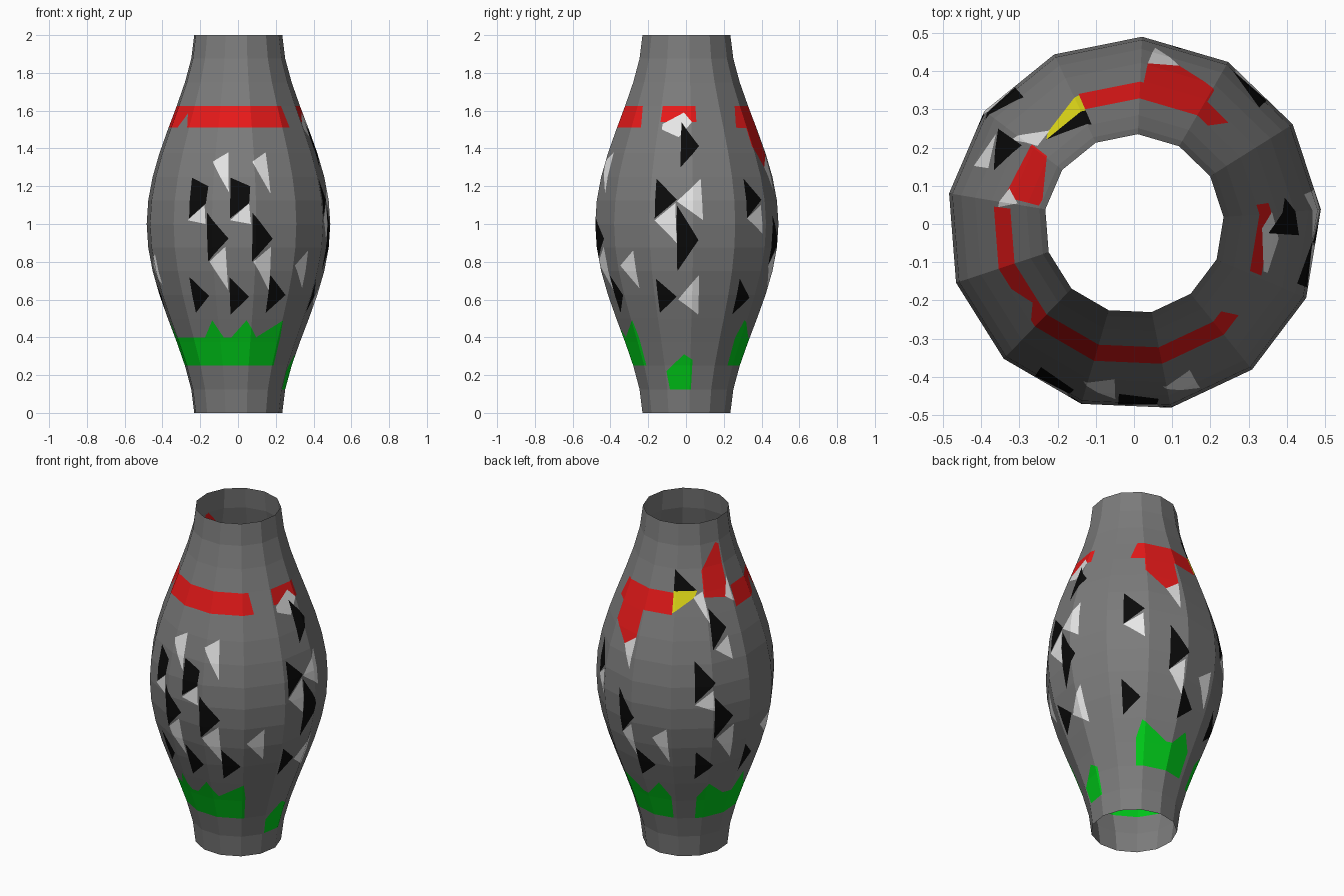
import bpy, bmesh, math
from mathutils import Vector

if "Cube" in bpy.data.objects:
    bpy.data.objects.remove(bpy.data.objects["Cube"])

SIDES, ROWS = 13, 16
STEP = 2 * math.pi / SIDES
SEAM = math.radians(-127.1)      # angles run from the front (-y) towards +x

# ---------- materials ----------
COLOURS = [("grey_body", (0.2, 0.2, 0.2)), ("red_paint", (0.8, 0.01, 0.01)),
           ("green_paint", (0.0, 0.6, 0.01)), ("black_paint", (0.003, 0.003, 0.003)),
           ("white_paint", (0.8, 0.8, 0.8)), ("yellow_paint", (0.8, 0.75, 0.01))]
GREY, RED, GREEN, BLACK, WHITE, YELLOW = range(6)
mesh = bpy.data.meshes.new("painted_barrel_tube")
for name, rgb in COLOURS:
    mat = bpy.data.materials.new(name)
    mat.diffuse_color = (*rgb, 1)
    mat.use_nodes = True
    mat.node_tree.nodes["Principled BSDF"].inputs["Base Color"].default_value = mat.diffuse_color
    mesh.materials.append(mat)


# ---------- barrel profile ----------
def row_radius(z):
    return 0.235 + 0.255 * abs(math.sin(math.pi * z / 2)) ** 1.7


def radius(z):
    i = min(int(z * ROWS / 2), ROWS - 1)
    t = z * ROWS / 2 - i
    return row_radius(2 * i / ROWS) * (1 - t) + row_radius(2 * (i + 1) / ROWS) * t


def wrap(a, z):
    """Roll a point of the flat sheet (angle, height) onto the faceted tube."""
    k = min(max(int((a - SEAM) / STEP + 1e-6), 0), SIDES - 1)
    t = (a - SEAM) / STEP - k
    p, q = (Vector((math.sin(SEAM + j * STEP), -math.cos(SEAM + j * STEP), 0)) for j in (k, k + 1))
    r = radius(z)
    v = p.lerp(q, t) * r
    v.z = z
    return v


# ---------- flat sheet ----------
bm = bmesh.new()
grid = [[bm.verts.new((SEAM + i * STEP, 2 * j / ROWS, 0)) for j in range(ROWS + 1)]
        for i in range(SIDES + 1)]
for i in range(SIDES):
    for j in range(ROWS):
        bm.faces.new((grid[i][j], grid[i + 1][j], grid[i + 1][j + 1], grid[i][j + 1]))


def paint(colour, *points):
    """Cut a convex patch, given as (degrees, height) points, into the sheet and colour it."""
    for turn in (-360, 0, 360):
        pts = [Vector((math.radians(a + turn), z, 0)) for a, z in points]
        x0, x1 = min(p.x for p in pts), max(p.x for p in pts)
        y0, y1 = min(p.y for p in pts), max(p.y for p in pts)
        mid = sum(pts, Vector()) / len(pts)
        faces = [f for f in bm.faces
                 if max(v.co.x for v in f.verts) > x0 and min(v.co.x for v in f.verts) < x1
                 and max(v.co.y for v in f.verts) > y0 and min(v.co.y for v in f.verts) < y1]
        for p, q in zip(pts, pts[1:] + pts[:1]):
            if not faces:
                break
            out = Vector((q.y - p.y, p.x - q.x, 0)).normalized()
            if out.dot(mid - p) > 0:
                out = -out
            geom = list({v for f in faces for v in f.verts}) + list({e for f in faces for e in f.edges}) + faces
            cut = bmesh.ops.bisect_plane(bm, geom=geom, dist=1e-5, plane_co=p, plane_no=out)
            faces = [f for f in cut["geom"] if isinstance(f, bmesh.types.BMFace)
                     and out.dot(f.calc_center_median() - p) < 0]
        for f in faces:
            f.material_index = colour


def band(colour, a0, a1, z0, z1):
    paint(colour, (a0, z0), (a1, z0), (a1, z1), (a0, z1))


# ---------- green grass ring with spikes ----------
band(GREEN, -135, 42, 0.25, 0.4)
band(GREEN, 142, 201, 0.25, 0.4)
for a0, tip, a1 in [(-135, -125, -108), (-97, -85, -76), (-32, -22, -13), (-6, 7, 17),
                    (17, 40, 42), (142, 147, 172), (178, 191, 201)]:
    paint(GREEN, (a0, 0.4), (tip, 0.49), (a1, 0.4))
paint(GREEN, (70, 0.125), (96, 0.125), (97, 0.28), (88, 0.31), (68, 0.22))

# ---------- red ring and blocks ----------
paint(RED, (-47, 1.51), (49, 1.51), (45, 1.625), (-55, 1.625))
paint(RED, (-97, 1.51), (-62, 1.51), (-53, 1.58), (-50, 1.625), (-97, 1.625))
band(RED, 163, 203, 1.51, 1.625)
paint(RED, (137, 1.51), (176, 1.5), (176, 1.625), (143, 1.625))
paint(RED, (149, 1.51), (149, 1.41), (164, 1.3), (175, 1.36), (176, 1.51))
paint(RED, (-128, 1.6), (-102, 1.57), (-101, 1.86), (-105, 1.87), (-128, 1.74))
band(RED, 68, 99, 1.54, 1.625)

# ---------- yellow block ----------
paint(YELLOW, (-157, 1.52), (-137, 1.6), (-134, 1.635), (-157, 1.635))

# ---------- white marks: left point, rise and drop on the right ----------
for a, z, up, down, w in [
        (-34, 1.02, .08, .02, 13), (-5, 1.02, .09, .02, 13), (-18, 1.33, .05, .16, 12),
        (10, 1.33, .05, .17, 12), (-19, .8, .08, .15, 12), (10, .8, .08, .15, 13),
        (70, 1.02, .09, .12, 14), (84, 1.12, .12, .1, 17), (84, .6, .13, .08, 16),
        (41, .78, .08, .12, 13), (133, 1.03, .07, .08, 14), (-123, 1.32, .06, .07, 13),
        (-139, 1.02, .08, .04, 13), (-124, .8, .07, .15, 14), (-82, .78, .06, .1, 14),
        (-169, .8, .07, .15, 12), (165, .78, .08, .12, 12)]:
    paint(WHITE, (a, z), (a + w - 1, z + up), (a + w, z - down))
paint(WHITE, (70, 1.53), (88, 1.59), (95, 1.54), (84, 1.46), (70, 1.5))
paint(WHITE, (175, 1.36), (164, 1.3), (173, 1.18))
paint(WHITE, (-138, 1.6), (-129, 1.63), (-124, 1.45))
paint(WHITE, (-97, 1.54), (-106, 1.58), (-100, 1.68))

# ---------- black marks: upright left edge, point on the right ----------
for a, z, drop in [
        (-20, 1.06, .26), (9, 1.06, .26), (-36, .72, .19), (-6, .72, .2), (23, .73, .2),
        (86, 1.54, .24), (70, 1.24, .21), (84, 1.1, .35), (69, .71, .18), (133, 1.24, .21),
        (131, .71, .19), (-125, 1.54, .22), (-139, 1.27, .24), (-126, 1.06, .26),
        (-138, .72, .19), (-98, .71, .18), (165, 1.05, .27), (177, .71, .18)]:
    paint(BLACK, (a, z), (a + 14, z - 0.53 * drop), (a, z - drop))
for a in (-33, -5):
    paint(BLACK, (a, 1.245), (a + 13, 1.2), (a + 12, 1.11), (a, 1.03))
paint(BLACK, (-157, 1.75), (-134, 1.635), (-157, 1.635))

# ---------- roll the sheet into the tube ----------
for v in bm.verts:
    v.co = wrap(v.co.x, v.co.y)
bmesh.ops.remove_doubles(bm, verts=bm.verts, dist=1e-5)
bm.normal_update()
bm.to_mesh(mesh)
bm.free()
tube = bpy.data.objects.new("painted_barrel_tube", mesh)
bpy.context.collection.objects.link(tube)
